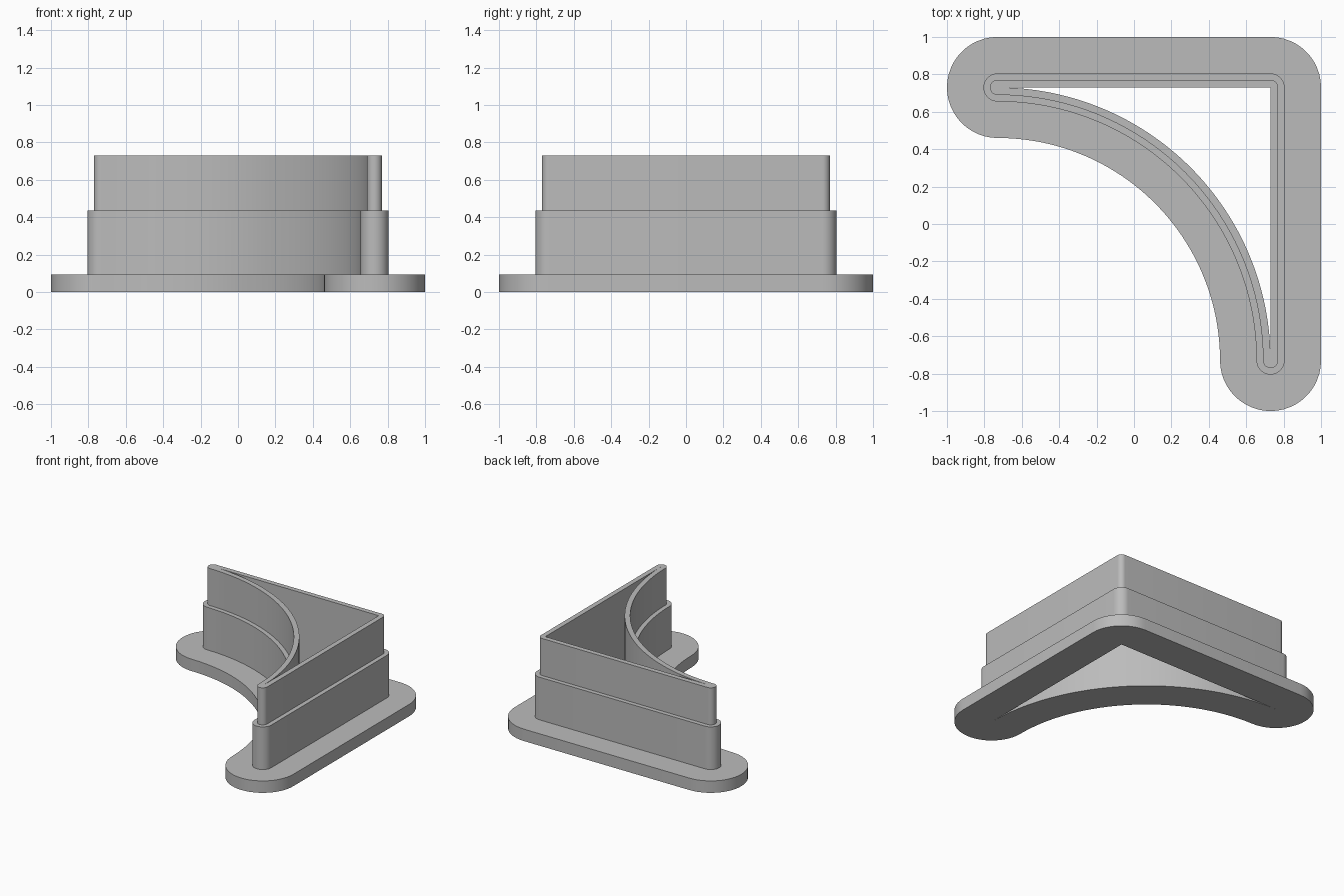
import bpy
import bmesh
from math import cos, sin, radians

cube = bpy.data.objects.get("Cube")
if cube:
    bpy.data.objects.remove(cube)

S = 0.73          # half side of the inner three-cornered opening
ARC = 2 * S       # radius of its concave side


def sweep(cx, cy, radius, start, end, steps):
    """Points along a circular arc, angles in degrees."""
    angles = [radians(start + (end - start) * i / steps) for i in range(steps + 1)]
    return [(cx + radius * cos(a), cy + radius * sin(a)) for a in angles]


def outline(offset):
    """Opening outline grown outwards by offset, with rounded corners."""
    return (sweep(S, S, offset, 0, 90, 12)             # square corner
            + sweep(-S, S, offset, 90, 270, 24)        # left tip
            + sweep(-S, -S, ARC - offset, 90, 0, 64)   # concave side
            + sweep(S, -S, offset, 180, 360, 24))      # right tip


# Stepped cross-section: (outward offset, height)
section = [
    (0.27, 0), (0.27, 0.095),          # base flange
    (0.075, 0.095), (0.075, 0.435),    # lower wall
    (0.04, 0.435), (0.04, S),          # upper rim
    (0, S), (0, 0),                    # inner opening
]

# Sweep the section around the outline as one closed solid
bm = bmesh.new()
rings = [[bm.verts.new((x, y, z)) for x, y in outline(o)] for o, z in section]
for k, ring in enumerate(rings):
    upper = rings[(k + 1) % len(rings)]
    for i in range(len(ring)):
        j = (i + 1) % len(ring)
        bm.faces.new((ring[i], ring[j], upper[j], upper[i]))
bmesh.ops.remove_doubles(bm, verts=bm.verts, dist=0.0001)
bmesh.ops.recalc_face_normals(bm, faces=bm.faces)

mesh = bpy.data.meshes.new("flanged_corner_wall")
bm.to_mesh(mesh)
bm.free()
wall = bpy.data.objects.new("flanged_corner_wall", mesh)
bpy.context.collection.objects.link(wall)

# Plain grey material
grey = bpy.data.materials.new("plain_grey")
grey.use_nodes = True
colour = (0.5, 0.5, 0.5, 1)
grey.diffuse_color = colour
grey.node_tree.nodes["Principled BSDF"].inputs["Base Color"].default_value = colour
mesh.materials.append(grey)

# Smooth curved sides, keep steps sharp
bpy.ops.object.select_all(action='DESELECT')
wall.select_set(True)
bpy.context.view_layer.objects.active = wall
bpy.ops.object.shade_smooth_by_angle(angle=radians(30))
